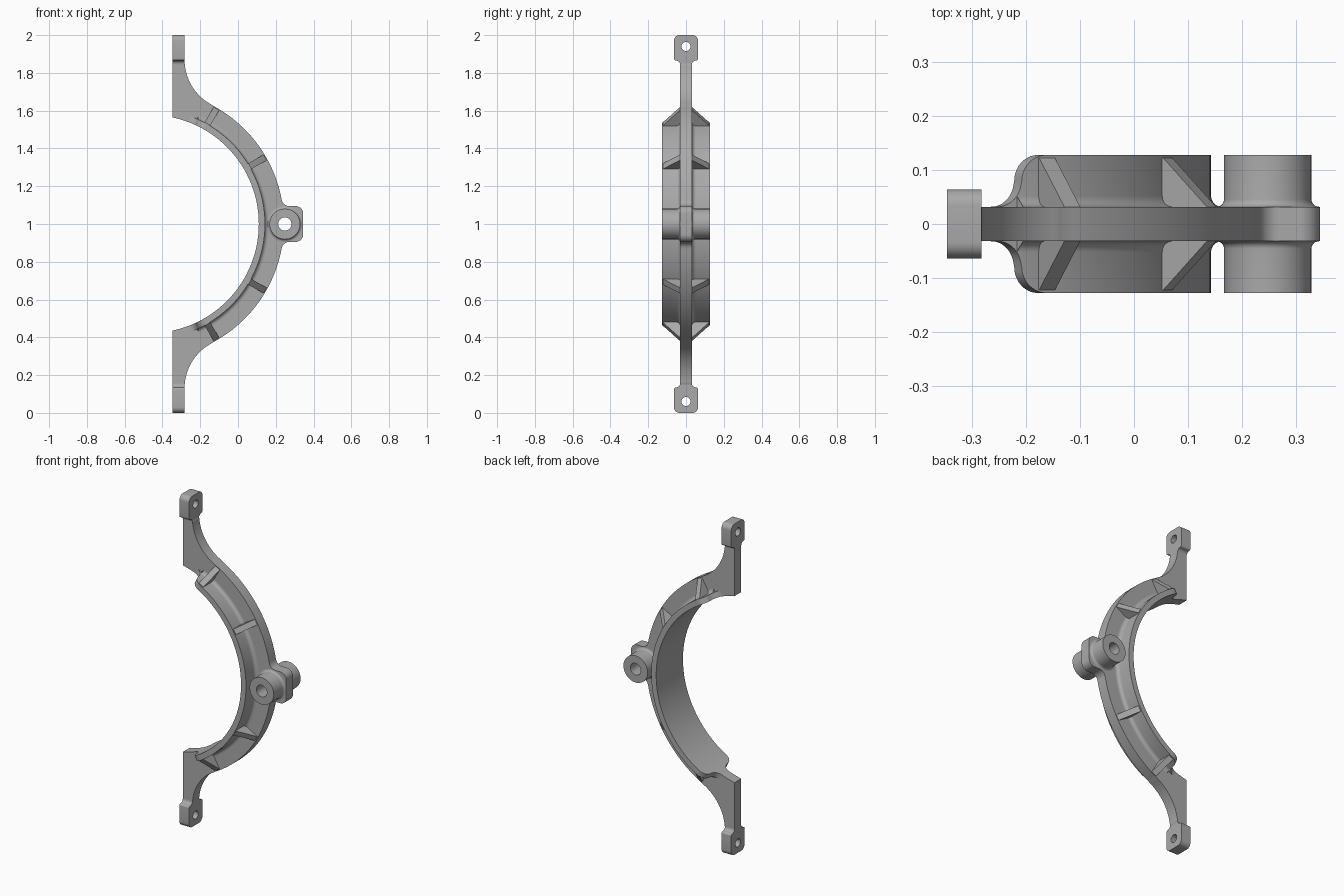
import bpy, bmesh
from math import sin, cos, pi, radians
from mathutils import Vector, Matrix

cube = bpy.data.objects.get("Cube")
if cube:
    bpy.data.objects.remove(cube)

steel = bpy.data.materials.new("grey metal")
steel.use_nodes = True
GREY = (0.4, 0.4, 0.4, 1)
steel.diffuse_color = GREY
steel.node_tree.nodes["Principled BSDF"].inputs["Base Color"].default_value = GREY

CX = -0.467            # centre of the big arc, at mid height
R_IN, R_RIM, R_OUT = 0.577, 0.61, 0.71
WEB, RIM = 0.032, 0.128   # half widths
PIN_X = 0.248


def arc(cx, cy, r, a0, a1, n=12):
    return [(cx + r * cos(radians(a0 + (a1 - a0) * i / n)),
             cy + r * sin(radians(a0 + (a1 - a0) * i / n))) for i in range(n + 1)]


def finish(name, bm):
    bmesh.ops.remove_doubles(bm, verts=bm.verts, dist=0.0002)
    bmesh.ops.recalc_face_normals(bm, faces=bm.faces)
    mesh = bpy.data.meshes.new(name)
    bm.to_mesh(mesh)
    bm.free()
    mesh.materials.append(steel)
    ob = bpy.data.objects.new(name, mesh)
    bpy.context.collection.objects.link(ob)
    bpy.ops.object.select_all(action='DESELECT')
    ob.select_set(True)
    bpy.context.view_layer.objects.active = ob
    bpy.ops.object.shade_smooth_by_angle(angle=radians(32))
    return ob


def plate(name, loops, half, a, b, origin):
    """Extrude outlines (inner ones become holes) in the plane of axes a, b."""
    cu = bpy.data.curves.new(name, 'CURVE')
    cu.dimensions = '2D'
    cu.fill_mode = 'BOTH'
    cu.extrude = half
    for loop in loops:
        sp = cu.splines.new('POLY')
        sp.points.add(len(loop) - 1)
        for p, (u, v) in zip(sp.points, loop):
            p.co = (u, v, 0, 1)
        sp.use_cyclic_u = True
    tmp = bpy.data.objects.new(name + " outline", cu)
    bpy.context.collection.objects.link(tmp)
    dg = bpy.context.evaluated_depsgraph_get()
    mesh = bpy.data.meshes.new_from_object(tmp.evaluated_get(dg))
    bm = bmesh.new()
    bm.from_mesh(mesh)
    bpy.data.objects.remove(tmp)
    bpy.data.curves.remove(cu)
    bpy.data.meshes.remove(mesh)
    a, b = Vector(a), Vector(b)
    m = Matrix((a, b, a.cross(b))).transposed().to_4x4()
    bm.transform(Matrix.Translation(origin) @ m)
    return finish(name, bm)


def skin(name, rows, closed):
    """Join equal rows of points, each row being a closed section."""
    bm = bmesh.new()
    vs = [[bm.verts.new(p) for p in row] for row in rows]
    n = len(vs[0])
    for i in range(len(vs) if closed else len(vs) - 1):
        r0, r1 = vs[i], vs[(i + 1) % len(vs)]
        for j in range(n):
            k = (j + 1) % n
            bm.faces.new((r0[j], r0[k], r1[k], r1[j]))
    if not closed:
        bm.faces.new(vs[0])
        bm.faces.new(vs[-1])
    return finish(name, bm)


# Web: half outline from the inner arc, up the arm, back down to the pin lug
half = arc(CX, 0, 0.59, 0, 66, 30)
half += arc(CX, 0, R_IN, 66.5, 78, 8)
half += [(-0.347, 0.85), (-0.283, 0.85)]
half += arc(-0.013, 0.87, 0.27, 184.5, 242.5, 20)
half += arc(CX, 0, R_OUT, 62, 10.4, 30)
half += arc(0.271, 0.135, 0.04, 195, 270, 8)
half += arc(0.305, 0.055, 0.04, 90, 0, 8)
web_outline = half + [(x, -z) for x, z in reversed(half[1:])]
plate("web", [web_outline, arc(PIN_X, 0, 0.06, 0, 352.5, 47)], WEB,
      (1, 0, 0), (0, 0, 1), (0, 0, 1))

# Rim flange: section swept along the arc, narrowing at both ends
FIL = 0.02


def rim_row(deg, w):
    side = [(R_RIM, w)]
    side += [(r, min(y, w)) for y, r in
             arc(WEB + FIL, R_RIM + FIL, FIL, 270, 180, 6)]
    if w < WEB + FIL:
        side = [(R_RIM, max(w, WEB))] * len(side)
    section = [(R_IN, w)] + side
    section += [(r, -y) for r, y in reversed(section)]
    t = radians(deg)
    return [(CX + r * cos(t), y, 1 + r * sin(t)) for r, y in section]


ends = [(60 + 4.9 * sin(t), 0.08 + 0.048 * cos(t))
        for t in [i * pi / 20 for i in range(11)]]
ends += [(69.5 - 4.5 * cos(t), 0.08 - 0.048 * sin(t))
         for t in [i * pi / 20 for i in range(1, 11)]]
stations = [(-d, w) for d, w in reversed(ends)]
stations += [(d, RIM) for d in range(-57, 58, 3)] + ends
skin("rim_flange", [rim_row(d, w) for d, w in stations], False)

# Pin boss: lathed tube with fillets against the web
PIN_R, PF = 0.081, 0.014
side = [(0.035, RIM), (PIN_R, RIM)]
side += arc(PIN_R + PF, WEB + PF, PF, 180, 270, 6)
profile = side + [(r, -y) for r, y in reversed(side)]
N = 48
skin("pin_boss", [[(PIN_X + r * cos(2 * pi * i / N), y, 1 + r * sin(2 * pi * i / N))
                   for r, y in profile] for i in range(N)], True)

# Mounting pads at the arm tips
pad = arc(0.052, 0.845, 0.02, 180, 90, 6)
pad += arc(0.052, 0.877, 0.012, 270, 360, 6)
pad += arc(0.034, 0.97, 0.03, 0, 90, 8)
pad += [(-y, z) for y, z in reversed(pad)]
for name, s in (("upper_pad", 1), ("lower_pad", -1)):
    plate(name, [pad, arc(0, 0.94, 0.024, 0, 348.75, 31)], 0.032,
          (0, 1, 0), (0, 0, s), (-0.315, 0, 1))

# Triangular stiffening ribs between rim and web
rib = [(0.59, 0.122), (0.612, 0.122), (0.705, WEB)]
rib += [(r, -y) for r, y in reversed(rib)]
for i, deg in enumerate((-60, -30, 30, 60)):
    t = radians(deg)
    plate(f"rib_{i + 1}", [rib], 0.017, (cos(t), 0, sin(t)), (0, 1, 0), (CX, 0, 1))
